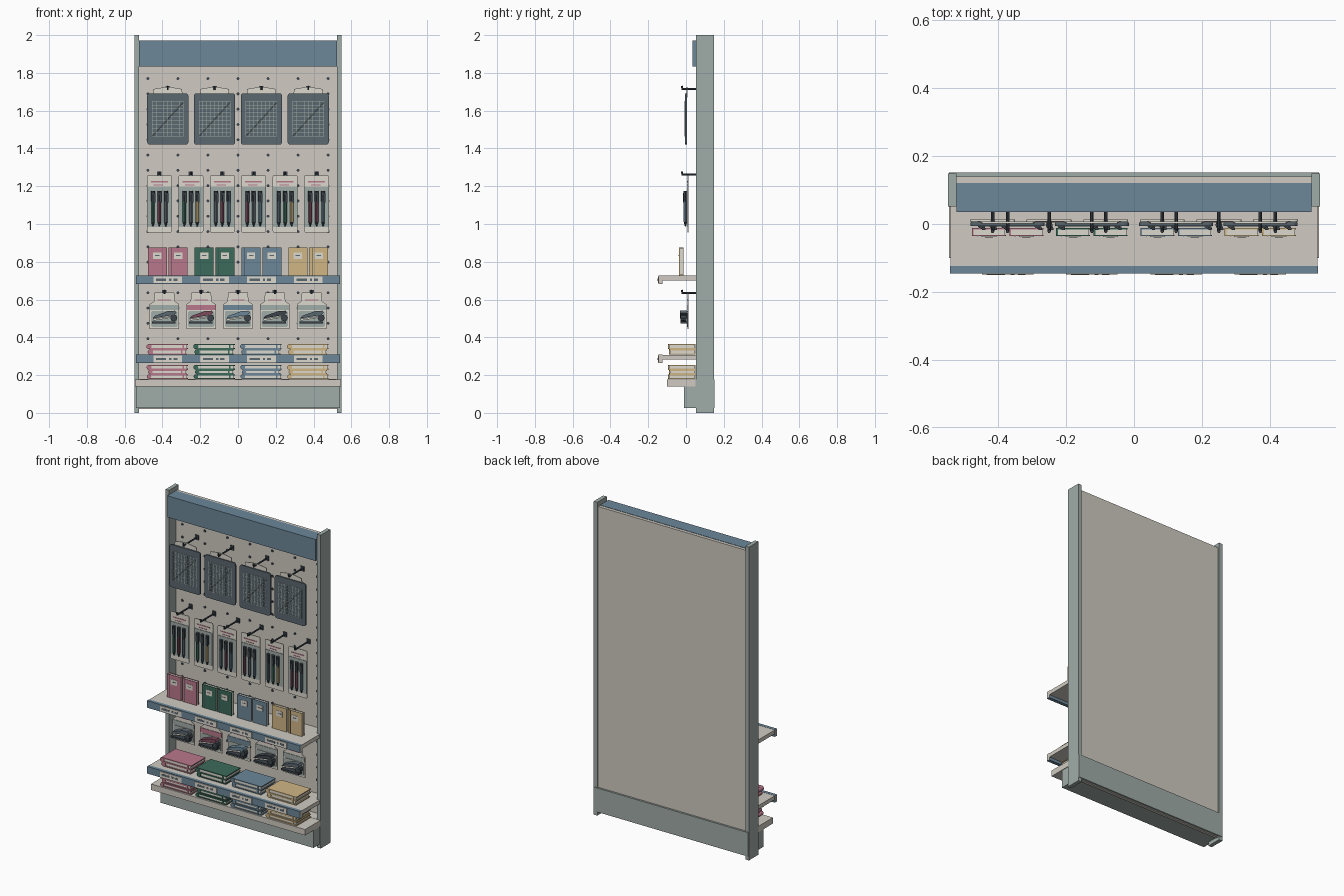
import bpy, bmesh, math
from mathutils import Vector, Matrix

cube = bpy.data.objects.get("Cube")
if cube:
    bpy.data.objects.remove(cube)

# Palette (sRGB bytes turned into linear values)
PALETTE = {
    "beige": "d0cbc2", "grey_green": "a0aca7", "blue": "6c8799", "slate": "5b6870",
    "charcoal": "3c444b", "pink": "b9788b", "green": "3c6a5b", "ochre": "d0b684",
    "cream": "dcd8cd", "plum": "7c4a5b",
}
NAMES = list(PALETTE)


def linear(byte):
    c = byte / 255
    return c / 12.92 if c < 0.04 else ((c + 0.055) / 1.055) ** 2.4


MATS = []
for key, code in PALETTE.items():
    mat = bpy.data.materials.new(key)
    mat.use_nodes = True
    rgba = [linear(b) for b in bytes.fromhex(code)] + [1]
    mat.diffuse_color = rgba
    mat.node_tree.nodes["Principled BSDF"].inputs["Base Color"].default_value = rgba
    MATS.append(mat)


class Part:
    """One object gathered from simple solids, each with its own colour."""

    def __init__(self, name):
        self.name, self.bm = name, bmesh.new()

    def paint(self, faces, colour):
        for f in faces:
            f.material_index = NAMES.index(colour)

    def box(self, colour, x0, x1, y0, y1, z0, z1):
        size = Matrix.Diagonal((x1 - x0, y1 - y0, z1 - z0, 1))
        mid = Matrix.Translation(((x0 + x1) / 2, (y0 + y1) / 2, (z0 + z1) / 2))
        made = bmesh.ops.create_cube(self.bm, size=1, matrix=mid @ size)
        faces = {f for v in made["verts"] for f in v.link_faces}
        self.paint(faces, colour)
        return faces

    def prism(self, colour, outline, y0, y1):
        """Outline in x and z, pushed through y."""
        base = self.bm.faces.new([self.bm.verts.new((x, y0, z)) for x, z in outline])
        made = bmesh.ops.extrude_face_region(self.bm, geom=[base])["geom"]
        verts = [g for g in made if isinstance(g, bmesh.types.BMVert)]
        bmesh.ops.translate(self.bm, verts=verts, vec=(0, y1 - y0, 0))
        self.paint({f for v in list(base.verts) + verts for f in v.link_faces}, colour)

    def rod(self, colour, a, b, r, sides=8, r2=None):
        a, b = Vector(a), Vector(b)
        turn = (b - a).to_track_quat("Z", "Y").to_matrix().to_4x4()
        made = bmesh.ops.create_cone(
            self.bm, cap_ends=True, segments=sides, radius1=r, radius2=r if r2 is None else r2,
            depth=(b - a).length, matrix=Matrix.Translation((a + b) / 2) @ turn)
        self.paint({f for v in made["verts"] for f in v.link_faces}, colour)

    def done(self):
        bmesh.ops.recalc_face_normals(self.bm, faces=self.bm.faces)
        mesh = bpy.data.meshes.new(self.name)
        self.bm.to_mesh(mesh)
        self.bm.free()
        for m in MATS:
            mesh.materials.append(m)
        obj = bpy.data.objects.new(self.name, mesh)
        bpy.context.collection.objects.link(obj)


def rounded(cx, half, z0, z1, r):
    """Rounded rectangle outline."""
    pts = []
    for i, (sx, z) in enumerate(((1, z1 - r), (-1, z1 - r), (-1, z0 + r), (1, z0 + r))):
        for k in range(4):
            a = math.pi / 2 * (i + k / 3)
            pts.append((cx + sx * (half - r) + r * math.cos(a), z + r * math.sin(a)))
    return pts


def spread(count, step):
    return [(i - (count - 1) / 2) * step for i in range(count)]


# Frame: posts, panel, header and plinth
for side, name in ((-1, "right_post"), (1, "left_post")):
    p = Part(name)
    p.box("grey_green", *sorted((side * 0.523, side * 0.548)), 0.052, 0.148, 0, 2)
    p.done()

p = Part("back_panel")
p.box("beige", -0.523, 0.523, 0.12, 0.14, 0.02, 1.97)
p.done()

p = Part("peg_holes")
for x in spread(7, 0.159):
    for row in range(18):
        z = 1.77 - row * 0.081
        p.rod("charcoal", (x, 0.121, z), (x, 0.116, z), 0.008)
p.done()

p = Part("header_board")
p.box("blue", -0.523, 0.523, 0.035, 0.12, 1.835, 1.972)
p.done()

p = Part("plinth")
p.box("grey_green", -0.54, 0.54, -0.01, 0.12, 0.025, 0.14)
p.box("grey_green", -0.545, 0.545, 0.05, 0.152, 0.025, 0.178)
p.done()

p = Part("base_shelf")
p.box("beige", -0.544, 0.544, -0.1, 0.052, 0.14, 0.178)
p.box("beige", -0.522, 0.522, 0.052, 0.12, 0.14, 0.179)
p.done()

# Shelves with price rail and labels
FOUR = spread(4, 0.248)
for name, top in (("upper_shelf", 0.727), ("lower_shelf", 0.307)):
    p = Part(name)
    p.box("beige", -0.54, 0.54, -0.124, 0.052, top - 0.025, top)
    p.box("beige", -0.522, 0.522, 0.052, 0.12, top - 0.025, top)
    rail = p.box("blue", -0.541, 0.541, -0.145, -0.124, top - 0.044, top + 0.001)
    p.bm.normal_update()
    p.paint([f for f in rail if abs(f.normal.x) > 0.9], "beige")
    for x in FOUR:
        p.box("cream", x - 0.076, x + 0.076, -0.149, -0.144, top - 0.04, top - 0.004)
        for left, right in ((-0.062, -0.008), (0.008, 0.02), (0.03, 0.052)):
            p.box("slate", x + left, x + right, -0.15, -0.148, top - 0.028, top - 0.016)
    p.done()


def hook(p, x, z):
    p.box("charcoal", x - 0.012, x + 0.012, 0.114, 0.121, z - 0.015, z + 0.015)
    p.rod("charcoal", (x, 0.118, z), (x, -0.02, z), 0.005)
    p.rod("charcoal", (x, -0.018, z - 0.004), (x, -0.022, z + 0.016), 0.005)


# Gridded mats on hooks
for x in FOUR:
    p = Part("cutting_mat")
    hook(p, x, 1.715)
    p.prism("cream", [(x - 0.08, 1.67), (x + 0.08, 1.67), (x + 0.075, 1.715),
                      (x + 0.02, 1.724), (x - 0.02, 1.724), (x - 0.075, 1.715)], 0.002, 0.007)
    p.prism("slate", rounded(x, 0.109, 1.42, 1.692, 0.014), -0.006, 0.004)
    for dx in spread(9, 0.0205):
        p.box("grey_green", x + dx - 0.0012, x + dx + 0.0012, -0.0075, -0.005, 1.464, 1.652)
    for dz in spread(10, 0.0205):
        z = 1.558 + dz
        p.box("grey_green", x - 0.083, x + 0.083, -0.0078, -0.005, z - 0.0012, z + 0.0012)
    p.rod("grey_green", (x - 0.083, -0.006, 1.464), (x + 0.083, -0.006, 1.645), 0.0015, 4)
    p.done()

# Pen packs
SETS = ("green plum slate", "green slate ochre", "slate plum blue",
        "plum slate blue", "slate green ochre", "plum plum blue")
for x, inks in zip(spread(6, 0.1665), SETS):
    p = Part("pen_pack")
    hook(p, x, 1.262)
    p.prism("cream", rounded(x, 0.066, 0.955, 1.258, 0.008), 0.008, 0.013)
    p.box("pink", x - 0.045, x + 0.045, 0.006, 0.009, 1.221, 1.227)
    p.box("pink", x - 0.03, x + 0.02, 0.006, 0.009, 1.205, 1.209)
    p.box("grey_green", x - 0.064, x + 0.064, 0.005, 0.009, 0.985, 1.195)
    for dx, ink in zip(spread(3, 0.034), inks.split()):
        c = x + dx
        p.rod(ink, (c, -0.003, 1.01), (c, -0.003, 1.12), 0.009)
        p.rod("charcoal", (c, -0.003, 1.12), (c, -0.003, 1.175), 0.0105)
        p.rod("charcoal", (c, -0.003, 1.01), (c, -0.003, 0.988), 0.009, 8, 0.003)
        p.box("charcoal", c + 0.003, c + 0.013, -0.017, -0.012, 1.115, 1.165)
        p.box("charcoal", c, c + 0.012, -0.015, -0.008, 1.155, 1.165)
    p.done()

# Standing notebooks on the upper shelf
COVERS = ("pink", "green", "blue", "ochre")
for x, colour in zip(FOUR, COVERS):
    for dx in (-0.055, 0.055):
        c = x + dx
        p = Part("standing_notebook")
        p.box(colour, c - 0.05, c + 0.05, -0.036, -0.032, 0.728, 0.876)
        p.box(colour, c - 0.05, c + 0.05, -0.016, -0.012, 0.728, 0.876)
        p.box(colour, c - 0.05, c - 0.045, -0.032, -0.016, 0.728, 0.876)
        p.box("cream", c - 0.045, c + 0.047, -0.032, -0.016, 0.731, 0.873)
        p.box("charcoal", c - 0.034, c - 0.0325, -0.037, -0.035, 0.728, 0.876)
        p.box("cream", c - 0.022, c + 0.022, -0.038, -0.035, 0.815, 0.85)
        p.box("slate", c - 0.012, c + 0.012, -0.039, -0.037, 0.831, 0.835)
        p.done()

# Stapler packs
BANDS = ("grey_green", "pink", "blue", "grey_green", "grey_green")
ARMS = ("slate", "plum", "blue", "charcoal", "slate")
for x, band, arm in zip(spread(5, 0.195), BANDS, ARMS):
    p = Part("stapler_pack")
    hook(p, x, 0.635)
    card = ((0.078, 0.445), (0.078, 0.575), (0.056, 0.59), (0.052, 0.638))
    outline = [(x + a, z) for a, z in card] + [(x - a, z) for a, z in reversed(card)]
    p.prism("cream", outline, 0.008, 0.013)
    p.box("pink", x - 0.035, x + 0.035, 0.006, 0.009, 0.594, 0.599)
    p.box(band, x - 0.076, x + 0.076, 0.005, 0.009, 0.545, 0.572)
    p.prism("grey_green", rounded(x, 0.07, 0.455, 0.54, 0.01), 0.004, 0.009)
    p.box("charcoal", x - 0.064, x + 0.06, -0.03, 0.004, 0.472, 0.484)
    slab = ((-0.06, 0.488), (0.045, 0.505), (0.048, 0.513), (-0.06, 0.498))
    p.prism("cream", [(x + a, z) for a, z in slab], -0.022, 0.002)
    top = ((-0.062, 0.5), (0.05, 0.519), (0.064, 0.53), (0.056, 0.541), (0.02, 0.539), (-0.05, 0.514))
    p.prism(arm, [(x + a, z) for a, z in top], -0.032, 0.004)
    p.rod("charcoal", (x + 0.05, -0.028, 0.503), (x + 0.05, 0.003, 0.503), 0.019)
    p.done()


# Lying notebooks stacked on the lower and base shelves
def lying(x, colour, z, h, half, front):
    p = Part("lying_notebook")
    p.box("cream", x - half + 0.006, x + half - 0.006, front + 0.004, 0.048, z + 0.004, z + h - 0.004)
    for low in (z, z + h - 0.006):
        p.box(colour, x - half + 0.006, x + half, front, 0.05, low, low + 0.006)
    p.rod(colour, (x - half + 0.008, front, z + h / 2), (x - half + 0.008, 0.05, z + h / 2), h / 2, 12)
    p.box(colour, x + half - 0.03, x + half - 0.022, front - 0.001, front + 0.005, z, z + h)
    p.done()


for x, colour in zip(FOUR, COVERS):
    lying(x, colour, 0.308, 0.029, 0.1, -0.088)
    lying(x, colour, 0.337, 0.028, 0.107, -0.094)
    lying(x, colour, 0.18, 0.024, 0.107, -0.094)
    lying(x, colour, 0.204, 0.024, 0.1, -0.088)
    lying(x, colour, 0.228, 0.026, 0.107, -0.094)
